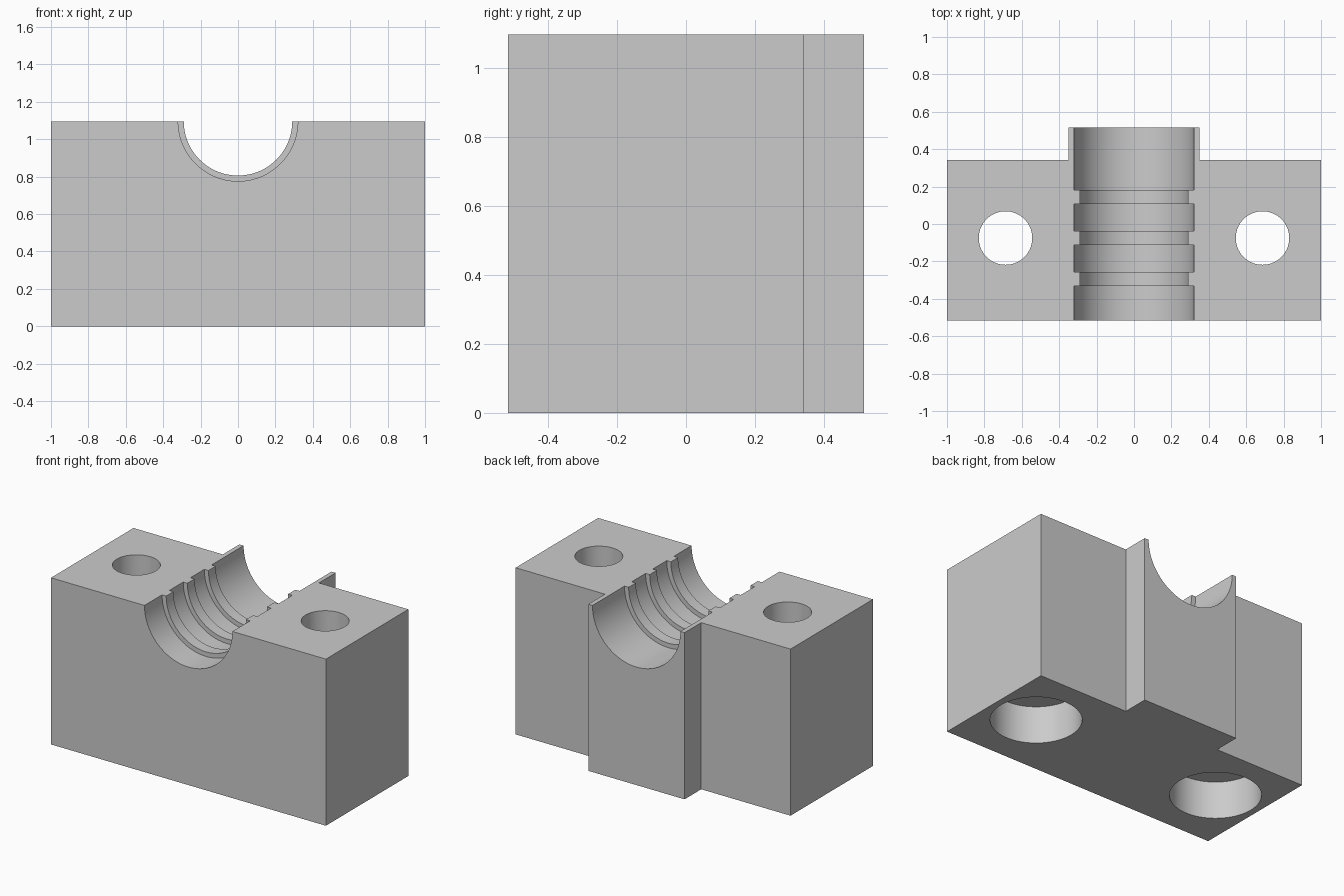
import bpy
import bmesh
from math import pi
from mathutils import Matrix, Vector

cube = bpy.data.objects.get("Cube")
if cube:
    bpy.data.objects.remove(cube, do_unlink=True)

HEIGHT = 1.096
FRONT, STEP, BACK = -0.515, 0.342, 0.515
BORE_R, RIB_R = 0.32, 0.29
HOLE_X, HOLE_Y = 0.687, -0.075

grey = bpy.data.materials.new("plain grey")
grey.use_nodes = True
colour = (0.6, 0.6, 0.6, 1)
grey.diffuse_color = colour
grey.node_tree.nodes["Principled BSDF"].inputs["Base Color"].default_value = colour


def make_object(name, bm):
    bmesh.ops.recalc_face_normals(bm, faces=bm.faces)
    mesh = bpy.data.meshes.new(name)
    bm.to_mesh(mesh)
    bm.free()
    obj = bpy.data.objects.new(name, mesh)
    mesh.materials.append(grey)
    bpy.context.collection.objects.link(obj)
    return obj


def turned(name, profile, origin, axis, segments=96):
    """Solid of revolution from (radius, distance along axis) pairs."""
    bm = bmesh.new()
    turn = Vector((0, 0, 1)).rotation_difference(Vector(axis)).to_matrix().to_4x4()
    rings = []
    for r, d in profile:
        ring = bmesh.ops.create_circle(
            bm, segments=segments, radius=r, matrix=Matrix.Translation((0, 0, d)))
        rings.append(ring["verts"])
    for a, b in zip(rings, rings[1:]):
        for i in range(segments):
            j = (i + 1) % segments
            bm.faces.new((a[i], a[j], b[j], b[i]))
    bm.faces.new(rings[0])
    bm.faces.new(rings[-1])
    bmesh.ops.transform(bm, matrix=Matrix.Translation(origin) @ turn, verts=bm.verts)
    obj = make_object(name, bm)
    obj.hide_render = True
    return obj


# Block with the narrow boss on its back
half = [(1, FRONT), (1, STEP), (0.35, STEP), (0.35, BACK)]
outline = half + [(-x, y) for x, y in reversed(half)]
bm = bmesh.new()
base = bm.faces.new([bm.verts.new((x, y, 0)) for x, y in outline])
top = bmesh.ops.extrude_face_region(bm, geom=[base])
bmesh.ops.translate(bm, vec=(0, 0, HEIGHT),
                    verts=[v for v in top["geom"] if isinstance(v, bmesh.types.BMVert)])
block = make_object("clamp_block", bm)

# Half-round channel with three ribs left standing
profile = [(BORE_R, FRONT - 0.1)]
for start, end in ((-0.332, -0.257), (-0.112, -0.037), (0.107, 0.182)):
    profile += [(BORE_R, start), (RIB_R, start), (RIB_R, end), (BORE_R, end)]
profile.append((BORE_R, BACK + 0.1))
cutters = [turned("channel_cutter", profile, (0, 0, HEIGHT), (0, 1, 0))]

# Bolt holes, counterbored from below
bolt = [(0.27, -0.1), (0.27, 0.245), (0.143, 0.245), (0.143, HEIGHT + 0.1)]
for side, x in (("left", HOLE_X), ("right", -HOLE_X)):
    cutters.append(turned(side + "_bolt_cutter", bolt, (x, HOLE_Y, 0), (0, 0, 1)))

# Cut, then remove the cutters
bpy.ops.object.select_all(action="DESELECT")
bpy.context.view_layer.objects.active = block
block.select_set(True)
for cutter in cutters:
    mod = block.modifiers.new(cutter.name, "BOOLEAN")
    mod.operation = "DIFFERENCE"
    mod.solver = "EXACT"
    mod.object = cutter
    bpy.ops.object.modifier_apply(modifier=mod.name)
    bpy.data.objects.remove(cutter, do_unlink=True)

bpy.ops.object.shade_smooth_by_angle(angle=pi / 6)
